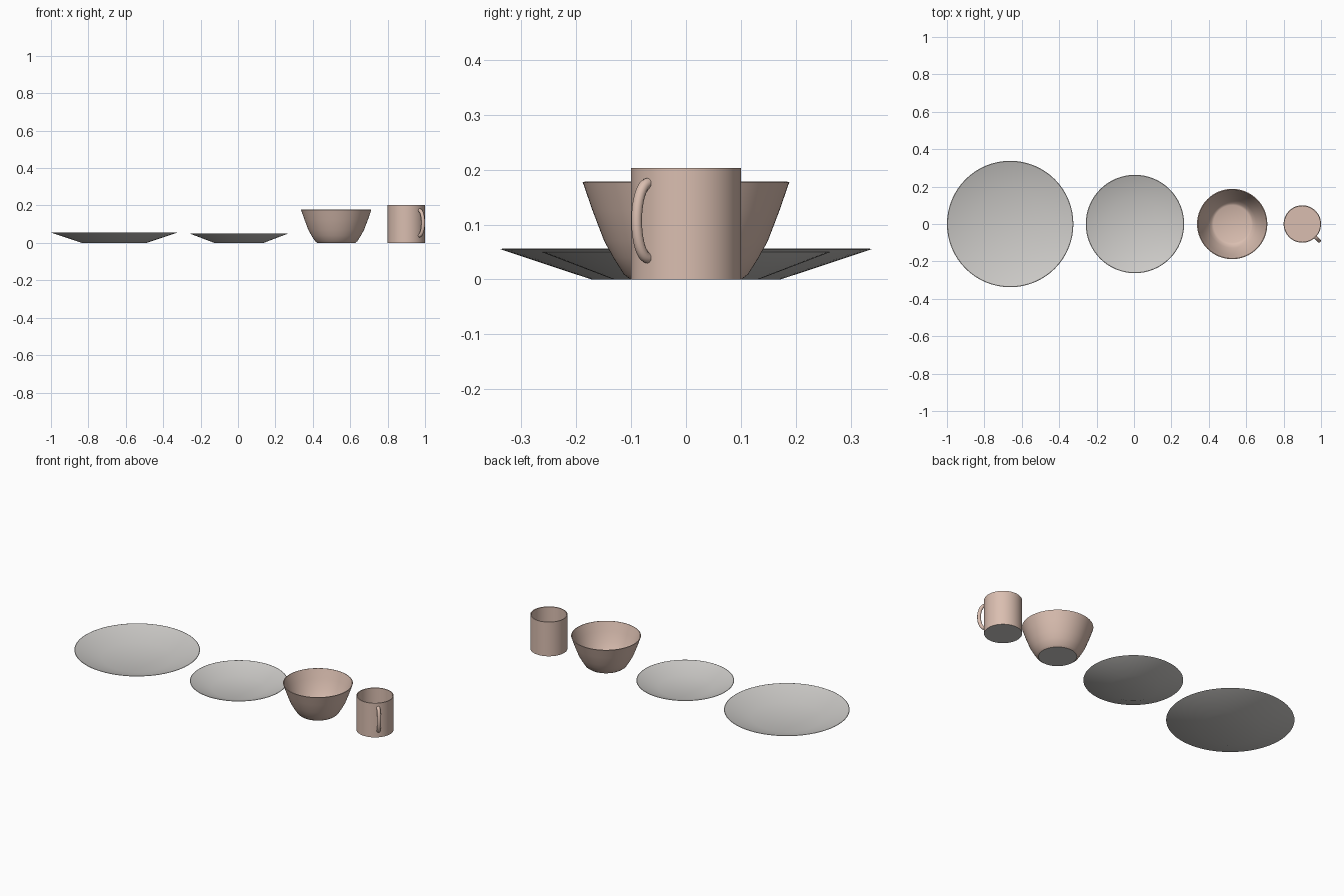
import bpy, bmesh, math
from mathutils import Vector

if "Cube" in bpy.data.objects:
    bpy.data.objects.remove(bpy.data.objects["Cube"])


def material(name, rgb):
    m = bpy.data.materials.new(name)
    m.diffuse_color = (*rgb, 1)
    m.use_nodes = True
    m.node_tree.nodes["Principled BSDF"].inputs["Base Color"].default_value = m.diffuse_color
    return m


grey = material("pale_grey_ceramic", (0.61, 0.597, 0.578))
pink = material("blush_ceramic", (0.70, 0.515, 0.435))


def finish(name, bm, mats, loc):
    bmesh.ops.recalc_face_normals(bm, faces=bm.faces)
    # unglazed underside takes the second material
    if len(mats) > 1:
        for f in bm.faces:
            if f.calc_center_median().z < 0.0005:
                f.material_index = 1
    me = bpy.data.meshes.new(name)
    bm.to_mesh(me)
    bm.free()
    for m in mats:
        me.materials.append(m)
    ob = bpy.data.objects.new(name, me)
    ob.location = loc
    bpy.context.collection.objects.link(ob)
    bpy.ops.object.select_all(action='DESELECT')
    ob.select_set(True)
    bpy.context.view_layer.objects.active = ob
    bpy.ops.object.shade_smooth_by_angle(angle=math.radians(35))
    return ob


def lathe(name, profile, x, mats, n=64):
    """Spin an (r, z) profile; first and last rings are capped flat."""
    bm = bmesh.new()
    rings = [[bm.verts.new((r * math.cos(2 * math.pi * i / n),
                            r * math.sin(2 * math.pi * i / n), z))
              for i in range(n)] for r, z in profile]
    for a, b in zip(rings, rings[1:]):
        for i in range(n):
            j = (i + 1) % n
            bm.faces.new((a[i], a[j], b[j], b[i]))
    bm.faces.new(rings[0][::-1])
    bm.faces.new(rings[-1])
    return finish(name, bm, mats, (x, 0, 0))


# plates: flat foot, straight flared side, thin rim, flat well
lathe("dinner_plate", [(0.172, 0), (0.338, 0.055), (0.335, 0.056),
                       (0.19, 0.009)], -0.662, [grey])
lathe("side_plate", [(0.132, 0), (0.263, 0.05), (0.260, 0.051),
                     (0.146, 0.008)], 0.005, [grey])

# bowl
lathe("bowl", [(0.101, 0), (0.113, 0.009), (0.132, 0.039), (0.149, 0.07),
               (0.170, 0.125), (0.188, 0.177), (0.184, 0.178),
               (0.166, 0.125), (0.145, 0.071), (0.128, 0.042), (0.112, 0.016),
               (0.10, 0.010)], 0.525, [pink, grey])

# mug body
lathe("mug", [(0.1, 0), (0.1, 0.203), (0.095, 0.203), (0.095, 0.008)],
      0.9, [pink, grey])

# mug handle: round tube swept along a half ellipse, pointing front right
bm = bmesh.new()
steps, sides, tube = 24, 12, 0.010
out = Vector((1, -1, 0)).normalized()
up = Vector((0, 0, 1))
side = out.cross(up)
rings = []
for k in range(steps + 1):
    a = -math.pi / 2 + math.pi * k / steps
    c = out * (0.097 + 0.030 * math.cos(a)) + up * (0.107 + 0.068 * math.sin(a))
    nrm = (out * (0.068 * math.cos(a)) + up * (0.030 * math.sin(a))).normalized()
    rings.append([bm.verts.new(c + tube * (nrm * math.cos(t) + side * math.sin(t)))
                  for t in (2 * math.pi * i / sides for i in range(sides))])
for a, b in zip(rings, rings[1:]):
    for i in range(sides):
        j = (i + 1) % sides
        bm.faces.new((a[i], a[j], b[j], b[i]))
bm.faces.new(rings[0][::-1])
bm.faces.new(rings[-1])
finish("mug_handle", bm, [pink], (0.9, 0, 0))
